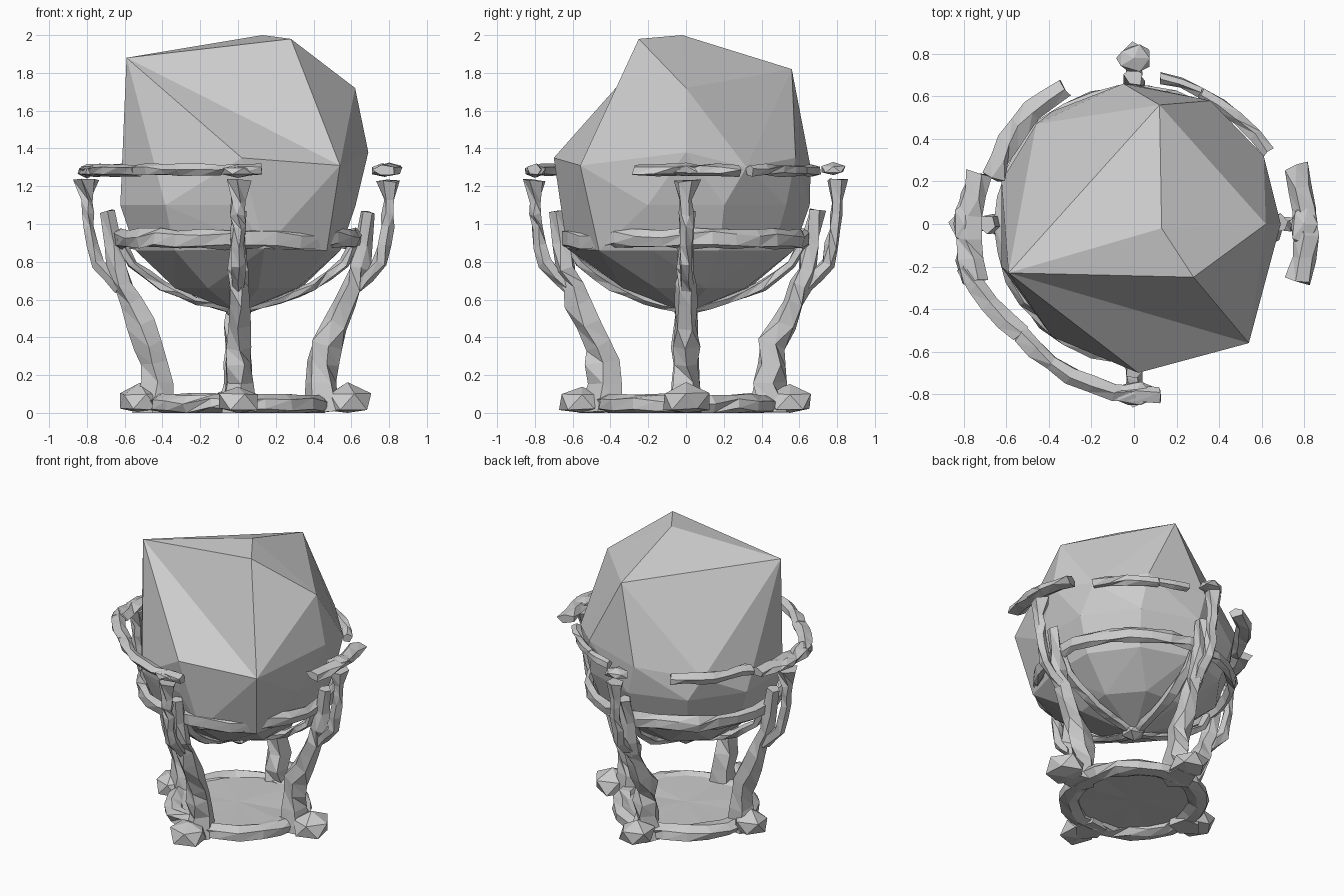
import bpy, bmesh, math, random
from math import sin, cos, radians
from mathutils import Vector

if "Cube" in bpy.data.objects:
    bpy.data.objects.remove(bpy.data.objects["Cube"])

random.seed(4)


def finish(bm, name):
    bmesh.ops.recalc_face_normals(bm, faces=bm.faces[:])
    mesh = bpy.data.meshes.new(name)
    bm.to_mesh(mesh)
    bm.free()
    ob = bpy.data.objects.new(name, mesh)
    bpy.context.collection.objects.link(ob)
    return ob


def polar(r, deg, z):
    return Vector((r * cos(radians(deg)), r * sin(radians(deg)), z))


def resample(pts, step):
    """pts: (Vector, width, height); split long spans evenly."""
    out = []
    for (p, w, h), (q, v, g) in zip(pts, pts[1:]):
        n = max(1, round((q - p).length / step))
        for i in range(n):
            t = i / n
            out.append((p.lerp(q, t), w + (v - w) * t, h + (g - h) * t))
    return out + [pts[-1]]


def crumpled_tube(name, pts, ref, sides=5, step=0.1, jitter=0.22, closed=False):
    """Faceted tube; width runs across ref, height runs along ref."""
    pts = resample(pts, step)
    if closed:
        pts = pts[:-1]
    bm = bmesh.new()
    rings, n = [], len(pts)
    for i, (p, w, h) in enumerate(pts):
        a = pts[(i - 1) % n if closed else max(i - 1, 0)][0]
        b = pts[(i + 1) % n if closed else min(i + 1, n - 1)][0]
        tan = (b - a).normalized()
        side = tan.cross(ref).normalized()
        up = side.cross(tan)
        turn = random.uniform(0, 0.8)
        ring = []
        for k in range(sides):
            ang = turn + math.tau * k / sides
            s = 1.08 + random.uniform(-jitter, jitter)
            slide = tan * random.uniform(-0.01, 0.01)
            ring.append(bm.verts.new(p + slide + side * w / 2 * s * cos(ang) + up * h / 2 * s * sin(ang)))
        rings.append(ring)
    for i in range(n if closed else n - 1):
        r, q = rings[i], rings[(i + 1) % n]
        for k in range(sides):
            j = (k + 1) % sides
            bm.faces.new((r[k], r[j], q[j]))
            bm.faces.new((r[k], q[j], q[k]))
    if not closed:
        bm.faces.new(rings[0])
        bm.faces.new(rings[-1])
    for v in bm.verts:
        v.co.z = max(v.co.z, 0)
    return finish(bm, name)


def lump(name, loc, size):
    """Small crumpled knob."""
    bm = bmesh.new()
    bmesh.ops.create_icosphere(bm, subdivisions=1, radius=1)
    for v in bm.verts:
        d = v.co * random.uniform(0.85, 1.15)
        v.co = Vector((loc[i] + d[i] * size[i] for i in range(3)))
        v.co.z = max(v.co.z, 0)
    return finish(bm, name)


# Globe: angular upper facets over a round underside
bm = bmesh.new()
upper = [(0.13, -0.02, 2.0), (0.28, -0.25, 1.98), (-0.59, -0.23, 1.88), (0.54, -0.56, 1.31),
         (0.12, 0.56, 1.82), (0.62, 0.0, 1.72), (0.69, 0.0, 1.38), (0.02, -0.70, 1.35),
         (-0.05, 0.66, 1.3), (0.47, -0.46, 0.86), (0.14, -0.63, 0.87), (0.36, 0.58, 1.35),
         (0.61, 0.32, 1.3), (-0.46, 0.47, 1.25)]
verts = [bm.verts.new(c) for c in upper]
brow, chin = verts[1], verts[7]
for z, r, n in ((1.1, 0.655, 10), (0.86, 0.57, 10), (0.66, 0.35, 8), (0.53, 0.0, 1)):
    for k in range(n):
        bm.verts.new(polar(r, 18 + 360 * k / n, z))
bmesh.ops.convex_hull(bm, input=bm.verts[:])
bmesh.ops.delete(bm, geom=[v for v in bm.verts if not v.link_faces], context='VERTS')
# Fold the front facet inward
edge = bm.edges.get((brow, chin)) if brow.is_valid and chin.is_valid else None
if edge:
    bmesh.ops.rotate_edges(bm, edges=[edge], use_ccw=True)
finish(bm, "globe")

# Legs: foot knob, leaning post, outer prong and basket rib, repeated four times
UP = Vector((0, 0, 1))
for name, deg, foot in (("right", 0, 0.58), ("back", 90, 0.55), ("left", 180, 0.52), ("front", 270, 0.55)):
    across = polar(1, deg + 90, 0)

    def path(rows):
        return [(polar(r, deg, z), w, h) for r, z, w, h in rows]

    crumpled_tube(name + "_leg", path([
        (0.44, 0.0, 0.20, 0.20), (0.43, 0.16, 0.16, 0.15), (0.46, 0.36, 0.15, 0.13),
        (0.57, 0.58, 0.12, 0.11), (0.64, 0.76, 0.10, 0.10), (0.66, 0.90, 0.09, 0.08),
        (0.69, 1.07, 0.08, 0.08)]), across, step=0.12)
    crumpled_tube(name + "_prong", path([
        (0.62, 0.66, 0.07, 0.07), (0.75, 0.79, 0.07, 0.07), (0.79, 0.98, 0.06, 0.07),
        (0.80, 1.12, 0.06, 0.07), (0.80, 1.23, 0.12, 0.13)]), across, step=0.09)
    crumpled_tube(name + "_basket_rib", path([
        (0.64, 0.93, 0.06, 0.09), (0.56, 0.79, 0.05, 0.08), (0.40, 0.67, 0.05, 0.08),
        (0.22, 0.595, 0.04, 0.08), (0.03, 0.55, 0.05, 0.07)]), across, step=0.12)
    lump(name + "_foot", polar(foot, deg, 0.06), (0.13, 0.13, 0.09))

lump("basket_boss", (0, 0, 0.55), (0.08, 0.08, 0.06))

# Basket hoop around the lower globe
crumpled_tube("basket_hoop", [(polar(0.63, a, 0.92), 0.06, 0.10) for a in range(0, 361, 12)],
              UP, step=1, closed=True)

# Broken upper hoop: start angle, end angle, start radius, end radius, width
for i, (a0, a1, r0, r1, w) in enumerate(((117, 162, 0.72, 0.70, 0.10), (162, 200, 0.76, 0.80, 0.12),
                                         (194, 224, 0.82, 0.74, 0.09), (224, 279, 0.74, 0.81, 0.08),
                                         (-19, 20, 0.82, 0.80, 0.11), (28, 63, 0.71, 0.69, 0.06),
                                         (63, 80, 0.70, 0.70, 0.05))):
    n = max(2, round((a1 - a0) / 8))
    crumpled_tube("upper_hoop_%d" % i,
                  [(polar(r0 + (r1 - r0) * k / n, a0 + (a1 - a0) * k / n, 1.285), w, 0.06)
                   for k in range(n + 1)], UP, step=0.2, jitter=0.25)
for name, loc, size in (("back", (0.0, 0.78, 1.29), (0.09, 0.07, 0.035)),
                        ("front", (0.0, -0.80, 1.28), (0.11, 0.06, 0.035)),
                        ("left", (-0.80, 0.0, 1.28), (0.06, 0.13, 0.035)),
                        ("right", (0.80, 0.0, 1.29), (0.07, 0.12, 0.04))):
    lump(name + "_hoop_knot", loc, size)

# Base: crumpled rim with a thin raised floor
crumpled_tube("base_rim", [(polar(0.42, a, 0.045), 0.13, 0.10) for a in range(0, 361, 18)],
              UP, sides=6, step=1, jitter=0.15, closed=True)
bm = bmesh.new()
bmesh.ops.create_cone(bm, cap_ends=True, cap_tris=True, segments=14, radius1=0.42, radius2=0.40, depth=0.035)
for v in bm.verts:
    v.co.z += 0.06 + random.uniform(-0.008, 0.008)
finish(bm, "base_floor")
